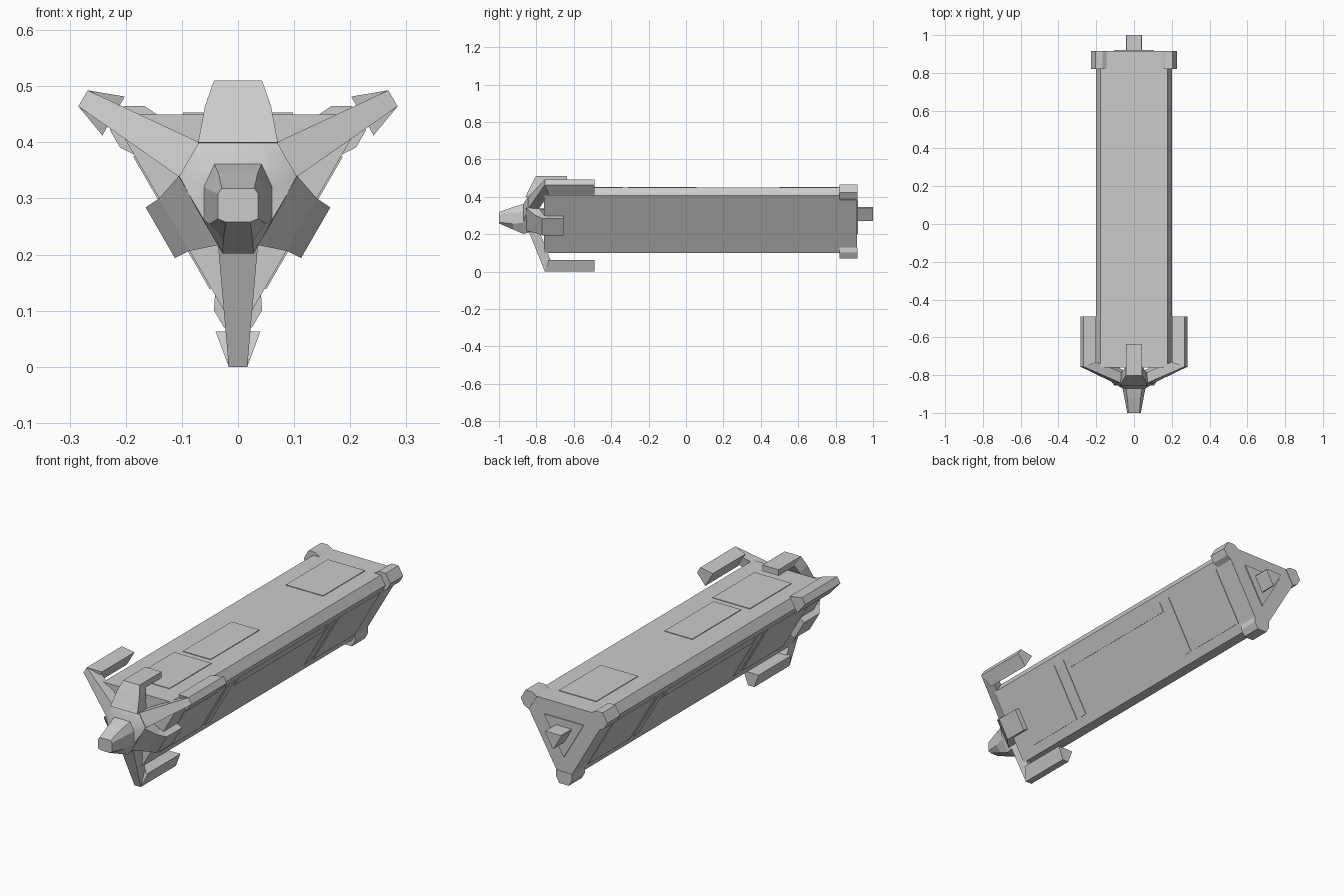
import bpy, bmesh
from math import sin, cos, tan, radians

if "Cube" in bpy.data.objects:
    bpy.data.objects.remove(bpy.data.objects["Cube"])

CZ = 0.319            # height of the three-fold axis
ARMS = (30, 150, 270)
FACES = (90, -30, 210)


def pt(ang, r, t, y):
    """Point from radius, sideways offset and y, turned about the long axis."""
    a = radians(ang)
    return (r * cos(a) - t * sin(a), y, CZ + r * sin(a) + t * cos(a))


def finish(name, bm):
    bmesh.ops.recalc_face_normals(bm, faces=bm.faces)
    me = bpy.data.meshes.new(name)
    bm.to_mesh(me)
    bm.free()
    ob = bpy.data.objects.new(name, me)
    bpy.context.collection.objects.link(ob)
    return ob


def hull(name, pts):
    bm = bmesh.new()
    vs = [bm.verts.new(p) for p in pts]
    res = bmesh.ops.convex_hull(bm, input=vs)
    junk = {g for g in res["geom_interior"] + res["geom_unused"]
            if isinstance(g, bmesh.types.BMVert)}
    bmesh.ops.delete(bm, geom=list(junk), context='VERTS')
    bmesh.ops.dissolve_limit(bm, angle_limit=radians(1), verts=bm.verts, edges=bm.edges)
    return finish(name, bm)


def loft(name, rings):
    bm = bmesh.new()
    rv = [[bm.verts.new(p) for p in ring] for ring in rings]
    n = len(rv[0])
    for a, b in zip(rv, rv[1:]):
        for i in range(n):
            j = (i + 1) % n
            bm.faces.new((a[i], a[j], b[j], b[i]))
    bm.faces.new(rv[0])
    bm.faces.new(rv[-1])
    return finish(name, bm)


def corner_prism(name, inradius, cut, y0, y1):
    """Triangular prism with its corners cut at a given radius."""
    w = (2 * inradius - cut) * tan(radians(30))
    return loft(name, [[pt(a, cut, t, y) for a in ARMS for t in (-w, w)] for y in (y0, y1)])


def panel(name, face, t0, t1, y0, y1, lift=0.003):
    s = -1 if face == 210 else 1
    hull(name, [pt(face, r, s * t, y) for r in (0.125, 0.131 + lift)
                for t in (t0, t1) for y in (y0, y1)])


# long triangular body, end plate, end stub
corner_prism("body", 0.131, 0.219, -0.76, 0.915)
corner_prism("rear_plate", 0.06, 0.118, 0.91, 0.92)
corner_prism("rear_stub", 0.026, 0.048, 0.91, 1.0)
corner_prism("front_shaft", 0.022, 0.035, -0.80, -0.75)

# raised panels on the top
panel("top_panel_rear", 90, -0.098, 0.098, 0.50, 0.815)
panel("top_panel_middle", 90, -0.073, 0.073, -0.31, 0.057)
panel("top_panel_front", 90, -0.098, 0.098, -0.655, -0.34)

# raised panels on the two lower sides
for side, face in (("right", -30), ("left", 210)):
    for part, t0, t1, y0, y1 in (("front_panel", -0.131, 0.141, -0.66, -0.35),
                                 ("rear_panel", -0.131, 0.141, 0.495, 0.807),
                                 ("front_strip", -0.131, 0.141, -0.325, -0.285),
                                 ("rear_strip", -0.131, 0.141, 0.43, 0.468),
                                 ("long_strip", 0.095, 0.141, -0.26, 0.405)):
        panel(f"{side}_{part}", face, t0, t1, y0, y1)

for i, a in enumerate(ARMS):
    # clamp on each rear corner
    sec = ((0.249, -0.025), (0.249, 0.025), (0.218, 0.043), (0.190, 0.041),
           (0.190, -0.041), (0.218, -0.043))
    loft(f"rear_corner_clamp_{i}", [[pt(a, r, t, y) for r, t in sec] for y in (0.82, 0.917)])
    # long swept arm from the hub to the pad
    hull(f"arm_{i}", [pt(a, r, s * w, y) for s in (-1, 1) for r, w, y in
                      ((0.085, 0.037, -0.848), (0.085, 0.037, -0.79),
                       (0.319, 0.0165, -0.755), (0.256, 0.022, -0.725))])
    # pad running back from the arm tip
    hull(f"arm_pad_{i}", [pt(a, r, s * w, y) for s in (-1, 1) for r, w, y in
                          ((0.319, 0.0165, -0.755), (0.319, 0.0165, -0.49),
                           (0.256, 0.040, -0.49), (0.256, 0.040, -0.735))])

# bent hooks between the arms: (y, outer r, inner r, half width)
tall = (((-0.858, 0.081), (-0.79, 0.075), 0.071), ((-0.827, 0.145), (-0.775, 0.125), 0.059),
        ((-0.803, 0.191), (-0.755, 0.162), 0.043), ((-0.635, 0.191), (-0.635, 0.162), 0.043))
low = (((-0.855, 0.081), (-0.79, 0.075), 0.071), ((-0.805, 0.131), (-0.765, 0.115), 0.054),
       ((-0.77, 0.160), (-0.745, 0.125), 0.052), ((-0.655, 0.160), (-0.655, 0.125), 0.052))
for name, face, prof in (("top_hook", 90, tall), ("right_hook", -30, low), ("left_hook", 210, low)):
    loft(name, [[pt(face, o[1], -w, o[0]), pt(face, o[1], w, o[0]),
                 pt(face, n[1], w, n[0]), pt(face, n[1], -w, n[0])] for o, n, w in prof])

# nose: eight-sided tapering sections
def nose_ring(y, wt, zt, wm, z1, z2, wb, zb):
    half = ((wt, zt), (wm, z1), (wm, z2), (wb, zb))
    return [(x, y, z) for x, z in half] + [(-x, y, z) for x, z in reversed(half)]

base = nose_ring(-0.87, 0.042, 0.361, 0.061, 0.320, 0.262, 0.028, 0.202)
loft("nose", [base,
              nose_ring(-0.925, 0.035, 0.345, 0.050, 0.315, 0.255, 0.026, 0.225),
              nose_ring(-1.0, 0.029, 0.318, 0.036, 0.308, 0.264, 0.022, 0.258)])

# rounded hub joining nose, arms and hooks
hub = hull("hub", base + [pt(a, 0.101, s * 0.036, y) for a in ARMS
                          for s in (-1, 1) for y in (-0.845, -0.79)])
bpy.ops.object.select_all(action='DESELECT')
hub.select_set(True)
bpy.context.view_layer.objects.active = hub
bpy.ops.object.shade_smooth_by_angle(angle=radians(35))
